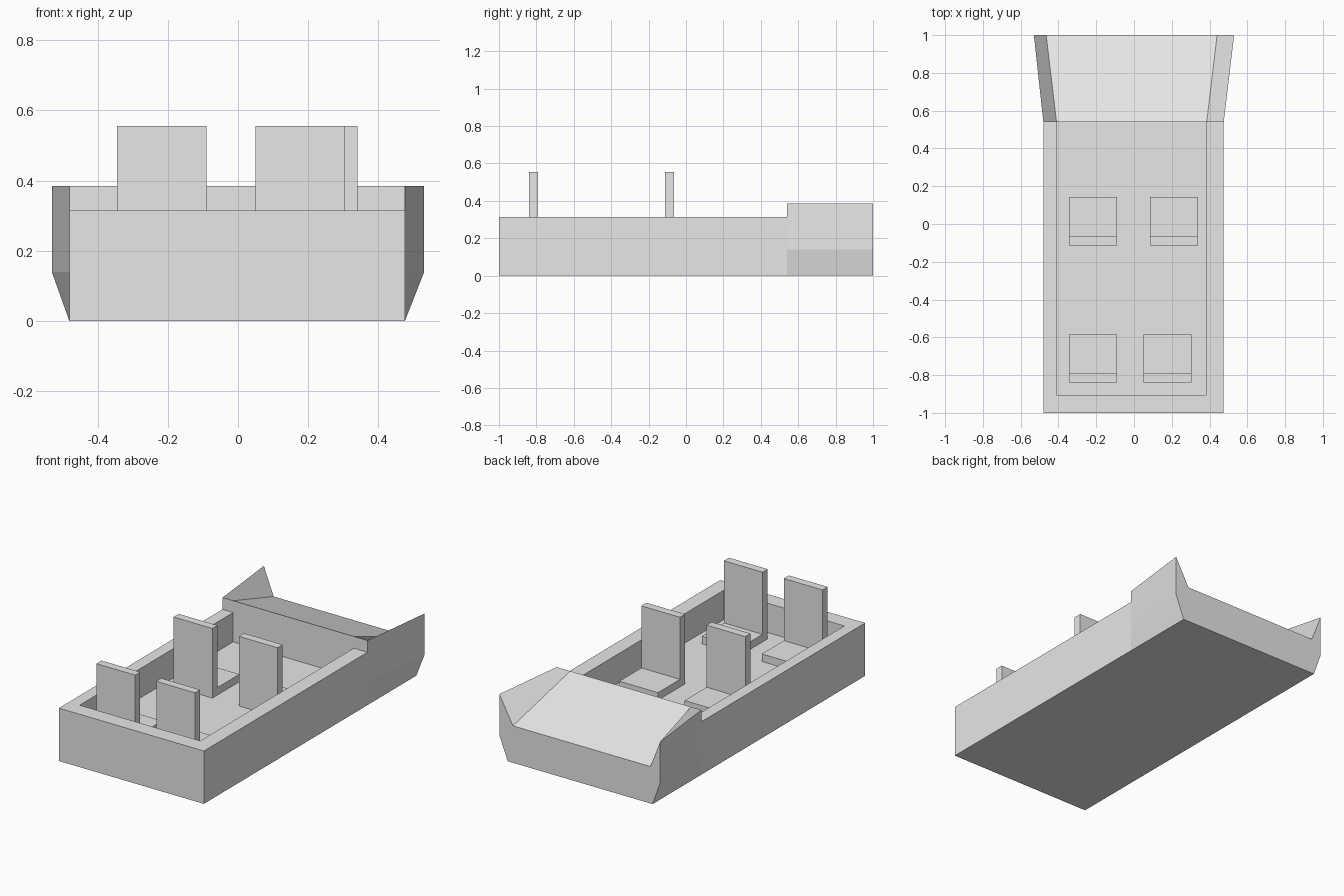
import bpy
import bmesh

cube = bpy.data.objects.get("Cube")
if cube:
    bpy.data.objects.remove(cube, do_unlink=True)

# Single plain grey paint
GREY = (0.8, 0.8, 0.8, 1)
paint = bpy.data.materials.new("light_grey")
paint.use_nodes = True
paint.diffuse_color = GREY
paint.node_tree.nodes["Principled BSDF"].inputs["Base Color"].default_value = GREY


def loft(name, ring_a, ring_b):
    """Closed solid joining two matching outlines."""
    bm = bmesh.new()
    a = [bm.verts.new(p) for p in ring_a]
    b = [bm.verts.new(p) for p in ring_b]
    bm.faces.new(a)
    bm.faces.new(b)
    for i in range(len(a)):
        j = (i + 1) % len(a)
        bm.faces.new((a[i], a[j], b[j], b[i]))
    bmesh.ops.recalc_face_normals(bm, faces=bm.faces[:])
    mesh = bpy.data.meshes.new(name)
    bm.to_mesh(mesh)
    bm.free()
    mesh.materials.append(paint)
    obj = bpy.data.objects.new(name, mesh)
    bpy.context.collection.objects.link(obj)
    return obj


def prism(name, plan, z0, z1):
    return loft(name, [(x, y, z0) for x, y in plan], [(x, y, z1) for x, y in plan])


def box(name, x0, x1, y0, y1, z0, z1):
    return prism(name, [(x0, y0), (x1, y0), (x1, y1), (x0, y1)], z0, z1)


LEFT, RIGHT = 0.475, -0.48          # outer sides
IN_LEFT, IN_RIGHT = 0.385, -0.41    # inner sides
FRONT, IN_FRONT, BACK = -1.0, -0.905, 0.54
FLOOR, RIM, DECK = 0.14, 0.315, 0.385

# Open tub: U-shaped wall and floor
prism("tub_walls", [(RIGHT, FRONT), (LEFT, FRONT), (LEFT, BACK), (IN_LEFT, BACK),
                    (IN_LEFT, IN_FRONT), (IN_RIGHT, IN_FRONT), (IN_RIGHT, BACK),
                    (RIGHT, BACK)], 0, RIM)
box("tub_floor", IN_RIGHT, IN_LEFT, IN_FRONT, BACK, 0, FLOOR)

# Flared rear block with sloping deck between two raised wings
near = [(RIGHT, 0), (LEFT, 0), (LEFT, FLOOR), (LEFT, DECK), (IN_LEFT, DECK),
        (IN_RIGHT, DECK), (RIGHT, DECK), (RIGHT, FLOOR)]
far = [(RIGHT, 0), (LEFT, 0), (0.53, FLOOR), (0.53, DECK), (0.44, 0.22),
       (-0.465, 0.22), (-0.53, DECK), (-0.53, FLOOR)]
loft("rear_block", [(x, BACK, z) for x, z in near], [(x, 1.0, z) for x, z in far])

# Four seats: cushion and upright back
SEAT = 0.255
for label, x, y in (("front_right", -0.345, -0.84), ("front_left", 0.05, -0.84),
                    ("rear_right", -0.345, -0.113), ("rear_left", 0.085, -0.113)):
    box(label + "_seat_cushion", x, x + SEAT, y + 0.048, y + SEAT, FLOOR, 0.185)
    box(label + "_seat_back", x, x + SEAT, y, y + 0.048, FLOOR, 0.555)
